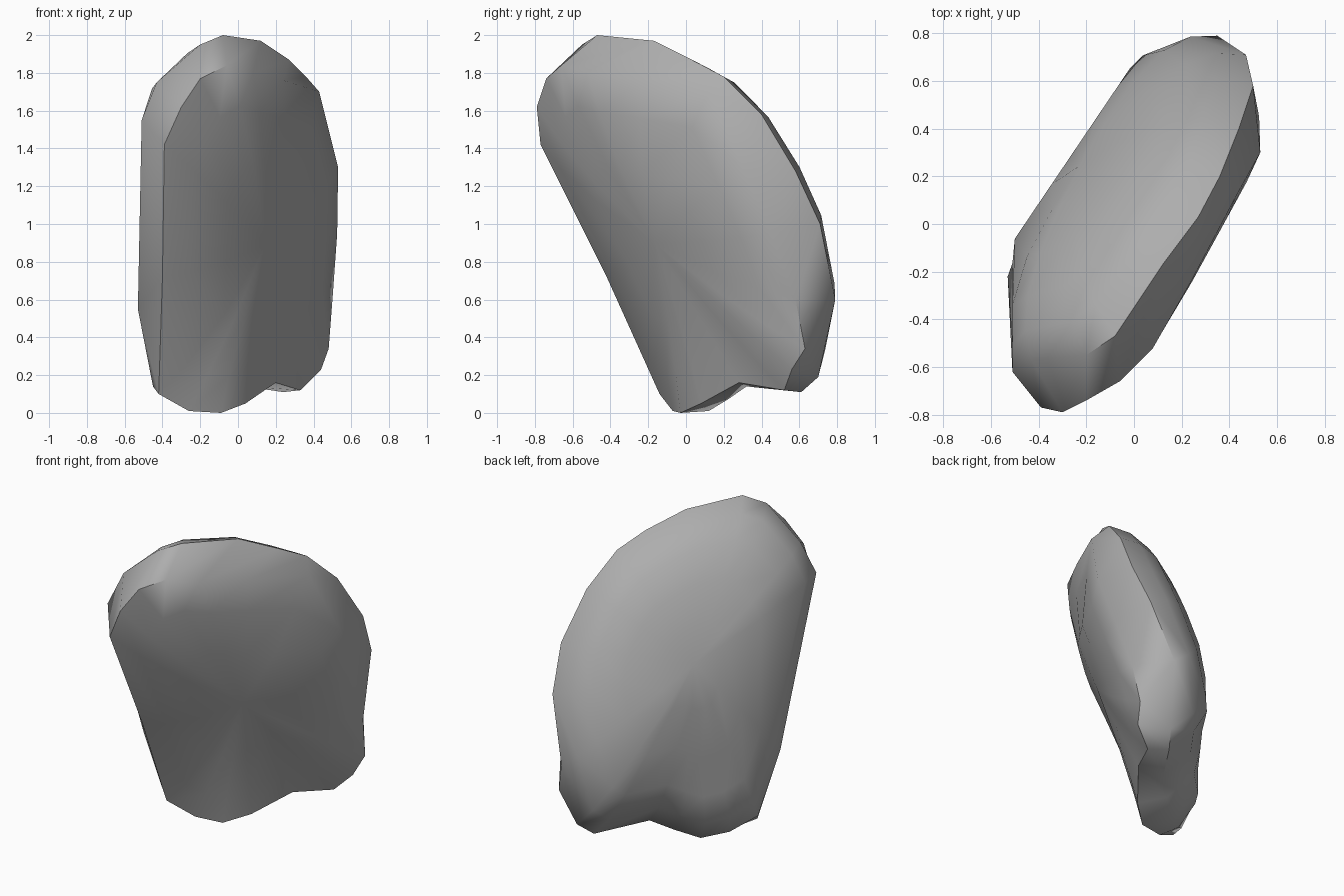
import bpy, bmesh, math
from mathutils import Vector

if "Cube" in bpy.data.objects:
    bpy.data.objects.remove(bpy.data.objects["Cube"])

# Outline of the leaning front face, clockwise from the lower left corner
front_edge = [
    (-.42, -.14, .10), (-.40, -.42, .72), (-.39, -.77, 1.42), (-.30, -.79, 1.62),
    (-.20, -.74, 1.77), (-.06, -.66, 1.84), (.08, -.52, 1.80), (.24, -.24, 1.76),
    (.43, .12, 1.70), (.53, .30, 1.30), (.525, .45, .95), (.50, .58, .60),
    (.48, .63, .34), (.44, .56, .23), (.33, .52, .12), (.20, .28, .16),
    (.04, .08, .05), (-.09, -.03, 0), (-.26, -.07, .01)]

# Outer rim where the side rolls over into the rounded back
rim = [
    (-.45, -.10, .14), (-.53, -.22, .55), (-.51, -.62, 1.55), (-.43, -.57, 1.75),
    (-.20, -.55, 1.95), (-.08, -.47, 2.0), (.12, -.17, 1.97), (.27, .03, 1.87),
    (.36, .20, 1.78), (.44, .40, 1.58), (.50, .58, 1.28), (.47, .71, 1.0),
    (.35, .79, .60), (.30, .70, .19), (.24, .61, .11), (.04, .32, .14),
    (-.07, .22, .07), (-.19, .12, .01), (-.33, .02, .05)]

front_edge = [Vector(p) for p in front_edge]
rim = [Vector(p) for p in rim]
outward = Vector((-.70, .64, .32))      # from the front face to the back


class Cap:
    """Domed face that grows from a border towards its centre."""

    def __init__(self, border, centre, axis, depth, sideways, limit):
        self.border, self.centre, self.axis = border, Vector(centre), axis
        self.depth, self.sideways, self.limit = depth, Vector(sideways), limit

    def point(self, b, t, fullness):
        p = b.lerp(self.centre, t)
        depth = b.dot(self.axis) * (1 - fullness) + self.depth * fullness
        push = min(depth - p.dot(self.axis),
                   (self.limit - p.dot(self.sideways)) / self.axis.dot(self.sideways))
        if self.axis.x < 0:
            push = min(push, (p.x + .51) / -self.axis.x)
        return p + self.axis * max(push, 0)

    def ring(self, t, fullness):
        return [self.point(b, t, fullness) for b in self.border]

    def tip(self):
        return self.point(self.border[0], 1, 1)


front = Cap(front_edge, (.10, -.12, .92), -outward, -.08, (.877, -.481, 0), .33)
back = Cap(rim, (-.22, .24, 1.2), outward, .70, (-.829, .56, 0), .38)

rings = [
    front.ring(.55, .88), front.ring(.22, .48), front_edge,
    rim, back.ring(.10, .42), back.ring(.25, .72), back.ring(.48, .92), back.ring(.75, 1)]

# Skin the rings and close both faces
bm = bmesh.new()
loops = [[bm.verts.new(p) for p in ring] for ring in rings]
n = len(rim)
for a, b in zip(loops, loops[1:]):
    for i in range(n):
        j = (i + 1) % n
        bm.faces.new((a[i], a[j], b[j], b[i]))
for loop, centre in ((loops[0], front.tip()), (loops[-1], back.tip())):
    c = bm.verts.new(centre)
    for i in range(n):
        bm.faces.new((loop[i], loop[(i + 1) % n], c))
bmesh.ops.recalc_face_normals(bm, faces=bm.faces)
mesh = bpy.data.meshes.new("rock")
bm.to_mesh(mesh)
bm.free()

# Stone colour
stone = bpy.data.materials.new("grey stone")
stone.diffuse_color = (.42, .42, .42, 1)
stone.use_nodes = True
stone.node_tree.nodes["Principled BSDF"].inputs["Base Color"].default_value = stone.diffuse_color
mesh.materials.append(stone)

rock = bpy.data.objects.new("rock", mesh)
bpy.context.collection.objects.link(rock)
bpy.context.view_layer.objects.active = rock
rock.select_set(True)
bpy.ops.object.shade_smooth_by_angle(angle=math.radians(50))
